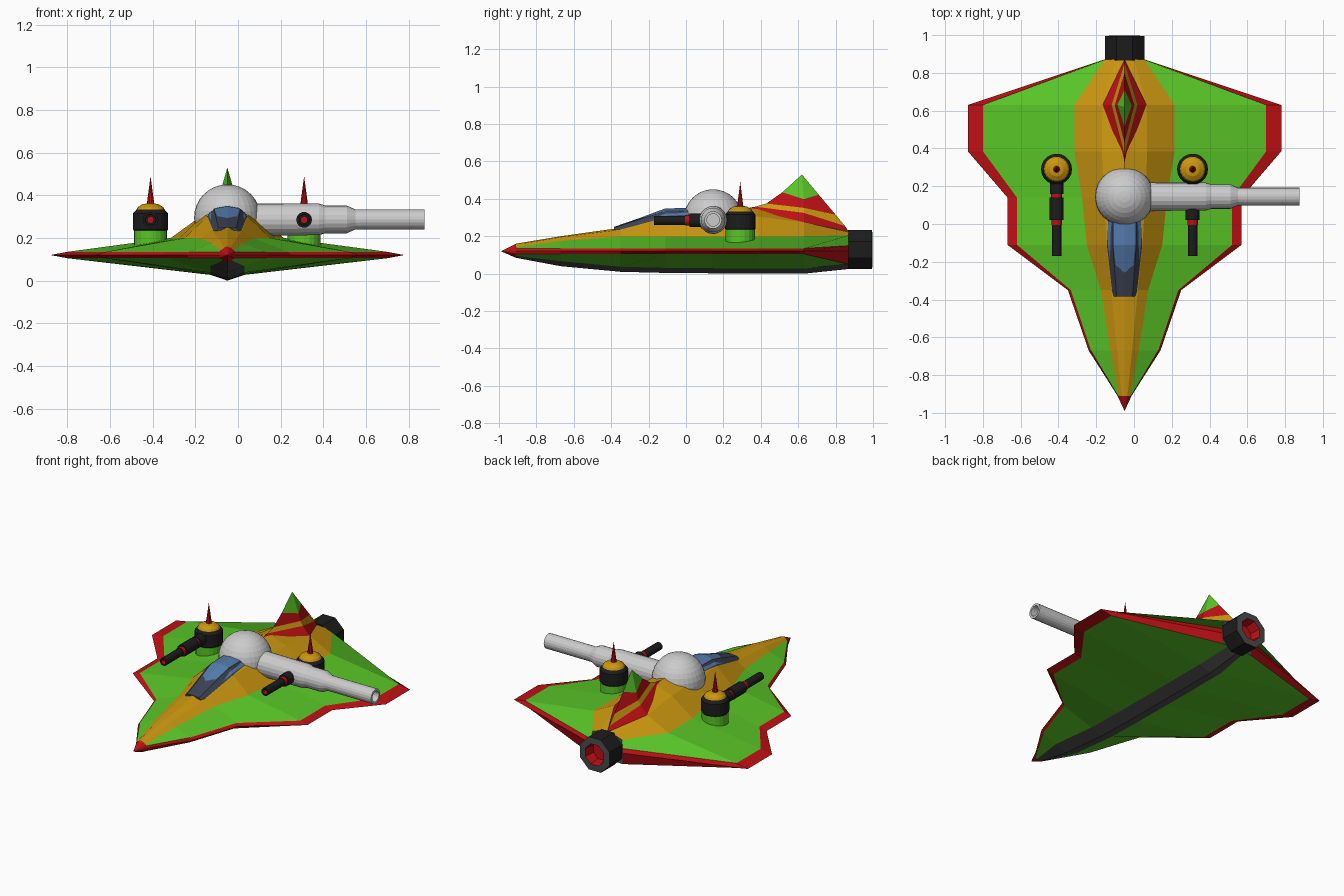
import bpy, bmesh
from math import cos, sin, pi
from mathutils import Vector, Matrix

if "Cube" in bpy.data.objects:
    bpy.data.objects.remove(bpy.data.objects["Cube"])

AX = -0.05  # ship centre line


def mat(name, r, g, b):
    m = bpy.data.materials.new(name)
    m.diffuse_color = (r, g, b, 1)
    m.use_nodes = True
    m.node_tree.nodes["Principled BSDF"].inputs["Base Color"].default_value = m.diffuse_color
    return m


GREEN = mat("green", 0.10, 0.56, 0.02)
ORANGE = mat("orange", 0.60, 0.31, 0.005)
RED = mat("red", 0.52, 0.005, 0.007)
BLACK = mat("black", 0.012, 0.012, 0.012)
KEEL = mat("dark_grey", 0.07, 0.07, 0.075)
FRAME = mat("canopy_frame", 0.045, 0.055, 0.09)
GLASS = mat("glass", 0.09, 0.2, 0.42)
SILVER = mat("silver", 0.52, 0.52, 0.52)


def finish(name, bm, mats, loc):
    bmesh.ops.remove_doubles(bm, verts=bm.verts, dist=0.0005)
    bmesh.ops.recalc_face_normals(bm, faces=bm.faces)
    me = bpy.data.meshes.new(name)
    bm.to_mesh(me)
    bm.free()
    for m in mats:
        me.materials.append(m)
    ob = bpy.data.objects.new(name, me)
    ob.location = loc
    bpy.context.collection.objects.link(ob)
    return ob


def half_loft(name, rows, mats, index, tip=None, tip_mat=0, cap=None):
    """Skin half-sections, optionally close with a tip and cap, then mirror over x."""
    bm = bmesh.new()
    vs = [[bm.verts.new(p) for p in row] for row in rows]
    for i in range(len(vs) - 1):
        for j in range(len(vs[i]) - 1):
            f = bm.faces.new((vs[i][j], vs[i][j + 1], vs[i + 1][j + 1], vs[i + 1][j]))
            f.material_index = index(i, j)
    if tip:
        end, p = tip
        t = bm.verts.new(p)
        for a, b in zip(vs[end], vs[end][1:]):
            bm.faces.new((a, b, t)).material_index = tip_mat
    if cap is not None:
        bm.faces.new(vs[cap])
    bmesh.ops.mirror(bm, geom=bm.verts[:] + bm.edges[:] + bm.faces[:],
                     matrix=Matrix(), merge_dist=0.0005, axis='X')
    return finish(name, bm, mats, (AX, 0, 0))


def turned(name, profile, loc, axis, mats, index=lambda i: 0, n=16, phase=0.0):
    """Spin (radius, distance) points around an axis direction."""
    q = Vector((0, 0, 1)).rotation_difference(Vector(axis))
    bm = bmesh.new()
    rings = []
    for r, h in profile:
        if r == 0:
            rings.append([bm.verts.new(q @ Vector((0, 0, h)))] * n)
        else:
            rings.append([bm.verts.new(q @ Vector((r * cos(2 * pi * k / n + phase),
                                                   r * sin(2 * pi * k / n + phase), h)))
                          for k in range(n)])
    for i in range(len(rings) - 1):
        for k in range(n):
            c = (rings[i][k], rings[i][(k + 1) % n], rings[i + 1][(k + 1) % n], rings[i + 1][k])
            bm.faces.new(list(dict.fromkeys(c))).material_index = index(i)
    return finish(name, bm, mats, loc)


# Hull: y, edge half width, trim inset x, green/orange seam (x, z), shoulder (x, z), ridge z, keel z
stations = [
    (-0.91, 0.037, 0.034, 0.030, 0.142, 0.015, 0.155, 0.160, 0.085),
    (-0.67, 0.19, 0.178, 0.075, 0.175, 0.040, 0.195, 0.200, 0.040),
    (-0.35, 0.30, 0.285, 0.125, 0.198, 0.070, 0.235, 0.245, 0.010),
    (-0.11, 0.62, 0.57, 0.20, 0.200, 0.095, 0.300, 0.325, 0.004),
    (0.14, 0.62, 0.57, 0.225, 0.200, 0.11, 0.310, 0.350, 0.002),
    (0.385, 0.83, 0.75, 0.265, 0.200, 0.12, 0.305, 0.350, 0.0),
    (0.63, 0.83, 0.75, 0.265, 0.200, 0.117, 0.275, 0.310, 0.0),
    (0.87, 0.11, 0.109, 0.105, 0.205, 0.05, 0.222, 0.225, 0.025),
]
rows = []
for y, w, wi, gx, gz, sx, sz, tz, kz in stations:
    last = y > 0.8
    t = 0.03 if last else 0.015
    low = 0.05 if last else 0.105
    kx = min(0.08, w * 0.55)
    rows.append([(0, y, kz), (kx, y, kz + (0.01 if y < -0.8 else 0.027)), (wi, y, low),
                 (w, y, 0.12), (wi, y, 0.12 + t), (gx, y, gz), (sx, y, sz), (0, y, tz)])
STRIPS = [0, 1, 2, 2, 1, 3, 3]
half_loft("hull", rows, [KEEL, GREEN, RED, ORANGE], lambda i, j: STRIPS[j],
          tip=(0, (0, -0.99, 0.12)), tip_mat=2, cap=-1)

# Striped tail fin: rings of front, side and back points
fin = [[(0, 0.30, 0.345), (0.117, 0.63, 0.274), (0, 0.87, 0.225)],
       [(0, 0.37, 0.358), (0.068, 0.63, 0.325), (0, 0.85, 0.255)],
       [(0, 0.43, 0.375), (0.052, 0.63, 0.352), (0, 0.80, 0.315)],
       [(0, 0.515, 0.435), (0.038, 0.63, 0.398), (0, 0.71, 0.422)]]
half_loft("tail_fin", fin, [RED, ORANGE, GREEN], lambda i, j: (0, 1, 0)[i],
          tip=(-1, (0, 0.62, 0.53)), tip_mat=2)


# Canopy: dark frame with slightly raised glass on top
def canopy(name, m, grow, lift, y0, y1):
    secs = [(y0, 0.058, 0.228, 0.035, 0.244, 0.248), (-0.11, 0.088, 0.303, 0.055, 0.333, 0.343),
            (y1, 0.086, 0.310, 0.055, 0.335, 0.345)]
    half_loft(name, [[(a + grow, y, az + lift - grow), (b + grow * 0.5, y, bz + lift), (0, y, tz + lift)]
                     for y, a, az, b, bz, tz in secs], [m], lambda i, j: 0, cap=0)


canopy("canopy_frame", FRAME, 0.014, 0.002, -0.385, 0.04)
canopy("canopy_glass", GLASS, 0.0, 0.006, -0.365, 0.03)

# Main turret ball and its sideways gun
turned("turret_ball", [(0.156 * sin(pi * i / 16) if 0 < i < 16 else 0, -0.156 * cos(pi * i / 16))
                       for i in range(17)], (AX, 0.145, 0.295), (0, 0, 1), [SILVER], n=32)
turned("main_cannon", [(0, 0.0), (0.076, 0.0), (0.074, 0.43), (0.065, 0.46), (0.065, 0.56), (0.047, 0.60),
                       (0.047, 0.925), (0.033, 0.925), (0.033, 0.75), (0, 0.75)],
       (AX, 0.145, 0.287), (1, 0, 0), [SILVER], n=20)

# Two small turrets, each with base, drum, dome, spike and forward gun
for side, s in (("left", -1), ("right", 1)):
    x = AX + 0.36 * s
    at = (x, 0.29, 0)
    turned(side + "_turret", [(0, 0.14), (0.078, 0.14), (0.078, 0.235), (0.082, 0.24), (0.082, 0.315),
                              (0.066, 0.333), (0.06, 0.344), (0.038, 0.358), (0, 0.365)],
           at, (0, 0, 1), [GREEN, BLACK, ORANGE],
           lambda i: 0 if i < 2 else 1 if i < 5 else 2, n=20)
    turned(side + "_spike", [(0.018, 0.355), (0, 0.49)], at, (0, 0, 1), [RED], n=10)
    turned(side + "_gun", [(0.036, 0.0), (0.036, 0.13), (0.029, 0.13), (0.029, 0.15), (0.037, 0.15),
                           (0.037, 0.27), (0.028, 0.27), (0.028, 0.295), (0.025, 0.295),
                           (0.025, 0.46), (0.015, 0.46), (0.015, 0.42), (0, 0.42)],
           (x, 0.29, 0.285), (0, -1, 0), [BLACK, RED],
           lambda i: 1 if i in (2, 6, 10, 11) else 0, n=14)

# Octagonal engine nozzle with grey rim and red core
turned("engine", [(0, 0.865), (0.113, 0.865), (0.113, 0.995), (0.07, 0.998), (0.06, 0.93), (0, 0.93)],
       (AX, 0, 0.128), (0, 1, 0), [BLACK, KEEL, RED],
       lambda i: 0 if i < 2 else 1 if i == 2 else 2, n=8, phase=pi / 8)
